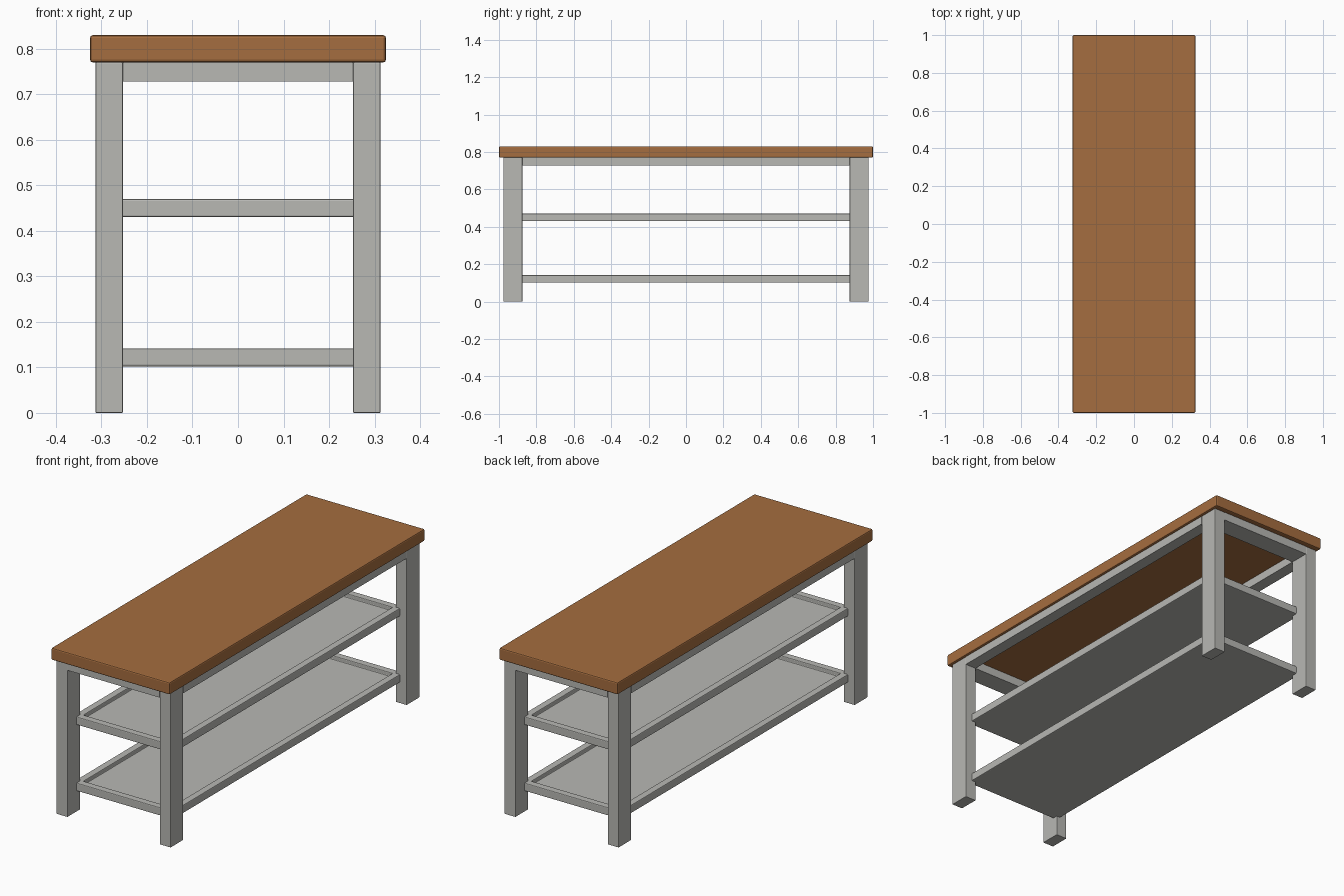
import bpy, bmesh

if "Cube" in bpy.data.objects:
    bpy.data.objects.remove(bpy.data.objects["Cube"])


def material(name, rgb):
    m = bpy.data.materials.new(name)
    m.diffuse_color = (*rgb, 1)
    m.use_nodes = True
    m.node_tree.nodes["Principled BSDF"].inputs["Base Color"].default_value = m.diffuse_color
    return m


WOOD = material("warm wood", (0.376, 0.153, 0.05))
GREY = material("light grey paint", (0.479, 0.479, 0.456))


def block(name, lo, hi, mat, bevel=0.0, tray=None):
    """Box between two corners; tray=(rim, depth) sinks the top face inside a rim."""
    bm = bmesh.new()
    bmesh.ops.create_cube(bm, size=1)
    for v in bm.verts:
        v.co = [(a + b) / 2 + c * (b - a) for a, b, c in zip(lo, hi, v.co)]
    bm.normal_update()
    if tray:
        top = max(bm.faces, key=lambda f: f.calc_center_median().z)
        bmesh.ops.inset_region(bm, faces=[top], thickness=tray[0])
        res = bmesh.ops.extrude_face_region(bm, geom=[top])
        bmesh.ops.delete(bm, geom=[f for f in [top] if f.is_valid], context='FACES_ONLY')
        for v in (g for g in res["geom"] if isinstance(g, bmesh.types.BMVert)):
            v.co.z -= tray[1]
        bmesh.ops.recalc_face_normals(bm, faces=bm.faces)
    me = bpy.data.meshes.new(name)
    bm.to_mesh(me)
    bm.free()
    me.materials.append(mat)
    ob = bpy.data.objects.new(name, me)
    bpy.context.collection.objects.link(ob)
    if bevel:
        mod = ob.modifiers.new("soft edges", 'BEVEL')
        mod.width = bevel
        mod.segments = 2
    return ob


# wooden top
block("table_top", (-0.325, -1, 0.77), (0.325, 1, 0.83), WOOD, 0.006)

# outer and inner limits of the legs
XO, XI, YO, YI = 0.313, 0.253, 0.975, 0.875

# four legs
for sx, side in ((-1, "left"), (1, "right")):
    for sy, end in ((-1, "front"), (1, "back")):
        xs, ys = sorted((sx * XI, sx * XO)), sorted((sy * YI, sy * YO))
        block(f"{end}_{side}_leg", (xs[0], ys[0], 0), (xs[1], ys[1], 0.77), GREY, 0.002)

# rails under the top
for s, side, end in ((-1, "left", "front"), (1, "right", "back")):
    x, y = sorted((s * XI, s * XO)), sorted((s * YI, s * YO))
    block(f"{side}_rail", (x[0], -YI, 0.728), (x[1], YI, 0.77), GREY)
    block(f"{end}_rail", (-XI, y[0], 0.728), (XI, y[1], 0.77), GREY)

# two tray shelves with raised rims
for name, z in (("lower_shelf", 0.102), ("upper_shelf", 0.43)):
    block(name, (-0.275, -0.903, z), (0.275, 0.903, z + 0.04), GREY, 0.004, tray=(0.05, 0.02))
